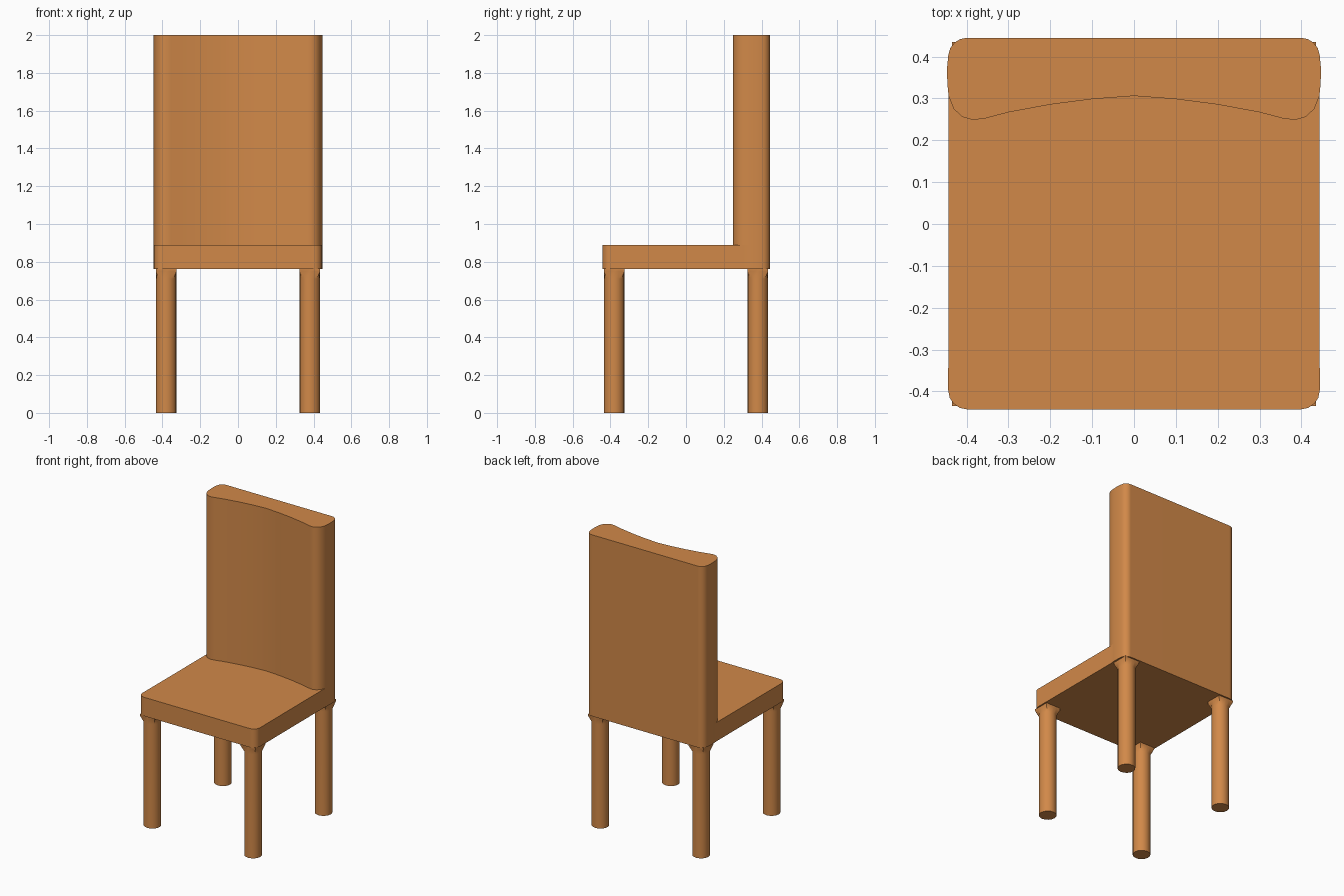
import bpy, bmesh, math

if "Cube" in bpy.data.objects:
    bpy.data.objects.remove(bpy.data.objects["Cube"])

wood = bpy.data.materials.new("warm orange wood")
wood.diffuse_color = (0.64, 0.25, 0.066, 1)
wood.use_nodes = True
wood.node_tree.nodes["Principled BSDF"].inputs["Base Color"].default_value = wood.diffuse_color


def loft(name, rings, cap_bottom=True):
    """Skin a stack of equal-length rings of 3D points, with flat caps."""
    bm = bmesh.new()
    loops = [[bm.verts.new(p) for p in ring] for ring in rings]
    n = len(loops[0])
    for low, high in zip(loops, loops[1:]):
        for i in range(n):
            j = (i + 1) % n
            bm.faces.new((low[i], low[j], high[j], high[i]))
    if cap_bottom:
        bm.faces.new(loops[0][::-1])
    bm.faces.new(loops[-1])
    bm.normal_update()
    me = bpy.data.meshes.new(name)
    bm.to_mesh(me)
    bm.free()
    me.materials.append(wood)
    me.shade_smooth()
    me.set_sharp_from_angle(angle=math.radians(35))
    ob = bpy.data.objects.new(name, me)
    bpy.context.collection.objects.link(ob)
    wn = ob.modifiers.new("flat panels", 'WEIGHTED_NORMAL')
    wn.keep_sharp = True
    return ob


def slab(name, half, z0, z1, cap_bottom=True):
    """Extrude an outline given by its right half, front to back."""
    outline = half + [(-x, y) for x, y in reversed(half) if x > 0]
    return loft(name, [[(x, y, z) for x, y in outline] for z in (z0, z1)], cap_bottom)


def arc(cx, cy, r, a0, a1, n=4):
    return [(cx + r * math.cos(math.radians(a0 + (a1 - a0) * i / n)),
             cy + r * math.sin(math.radians(a0 + (a1 - a0) * i / n))) for i in range(n + 1)]


# Rear corner shared by the seat and the backrest
rear = [(0.443, 0.305), (0.446, 0.335), (0.447, 0.37)] + arc(0.399, 0.4, 0.045, 5, 90)

# Seat slab with rounded corners
slab("seat", arc(0.399, -0.398, 0.045, -90, 0) + rear, 0.762, 0.89)

# Backrest with a hollowed front
front = [(0, 0.306), (0.1, 0.2985), (0.2, 0.2855), (0.3, 0.267), (0.355, 0.2525),
         (0.385, 0.2485), (0.41, 0.256), (0.431, 0.275)]
slab("backrest", front + rear, 0.89, 2.0, cap_bottom=False)

# Round legs that flare into square tops under the seat
R, SIDES = 0.055, 16


def leg_ring(cx, cy, z, square):
    ring = []
    for i in range(SIDES):
        a = 2 * math.pi * i / SIDES
        c, s = math.cos(a), math.sin(a)
        r = R * (1 + square * (1 / max(abs(c), abs(s)) - 1))
        ring.append((cx + r * c, cy + r * s, z))
    return ring


for label, y in (("front", -0.38), ("back", 0.38)):
    for side, x in (("left", -0.38), ("right", 0.38)):
        loft(f"{label}_{side}_leg", [leg_ring(x, y, 0, 0), leg_ring(x, y, 0.71, 0),
                                     leg_ring(x, y, 0.75, 1), leg_ring(x, y, 0.764, 1)])
